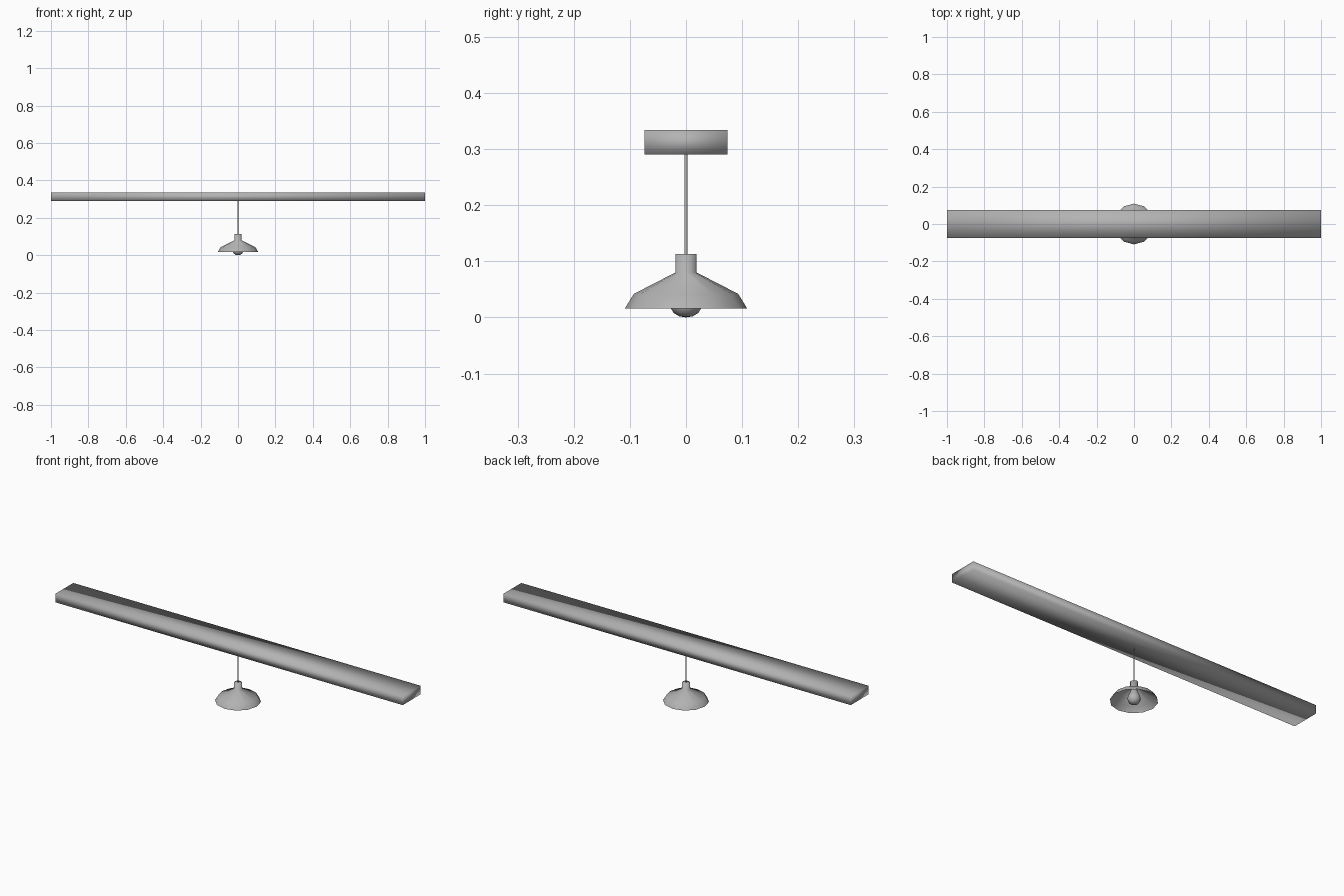
import bpy, bmesh
from math import pi, sin, cos

if "Cube" in bpy.data.objects:
    bpy.data.objects.remove(bpy.data.objects["Cube"])


def finish(name, bm):
    """Make a fully smooth-shaded object from the bmesh."""
    bmesh.ops.recalc_face_normals(bm, faces=bm.faces)
    for face in bm.faces:
        face.smooth = True
    mesh = bpy.data.meshes.new(name)
    bm.to_mesh(mesh)
    bm.free()
    obj = bpy.data.objects.new(name, mesh)
    bpy.context.collection.objects.link(obj)
    obj.data.materials.append(grey)
    return obj


def lathe(name, profile, sides=12):
    """Spin (radius, z) points about the z axis; zero radius makes a pole."""
    bm = bmesh.new()
    rings = []
    for r, z in profile:
        n = sides if r > 0 else 1
        rings.append([bm.verts.new((r * cos(2 * pi * i / sides),
                                    r * sin(2 * pi * i / sides), z))
                      for i in range(n)])
    for a, b in zip(rings, rings[1:]):
        for i in range(sides):
            j = (i + 1) % sides
            quad = [a[i % len(a)], a[j % len(a)], b[j % len(b)], b[i % len(b)]]
            bm.faces.new(list(dict.fromkeys(quad)))
    return finish(name, bm)


# Darker grey shared by all parts
grey = bpy.data.materials.new("dark_grey")
grey.diffuse_color = (0.45, 0.45, 0.45, 1)
grey.use_nodes = True
grey.node_tree.nodes["Principled BSDF"].inputs["Base Color"].default_value = grey.diffuse_color

# Ceiling beam
bm = bmesh.new()
bmesh.ops.create_cube(bm, size=1)
bmesh.ops.scale(bm, vec=(2.0, 0.148, 0.044), verts=bm.verts)
bmesh.ops.translate(bm, vec=(0, 0, 0.312), verts=bm.verts)
finish("ceiling_beam", bm)

# Hanging cord
lathe("cord", [(0.003, 0.112), (0.003, 0.292)], sides=8)

# Open-bottomed shade with its socket collar
lathe("lamp_shade", [(0, 0.113), (0.019, 0.113), (0.019, 0.08),
                     (0.093, 0.042), (0.109, 0.016)])

# Pear-shaped bulb
lathe("bulb", [(0, 0.0), (0.012, 0.002), (0.022, 0.008), (0.028, 0.018),
               (0.030, 0.030), (0.026, 0.044), (0.018, 0.060),
               (0.013, 0.074), (0.013, 0.086), (0, 0.086)])
